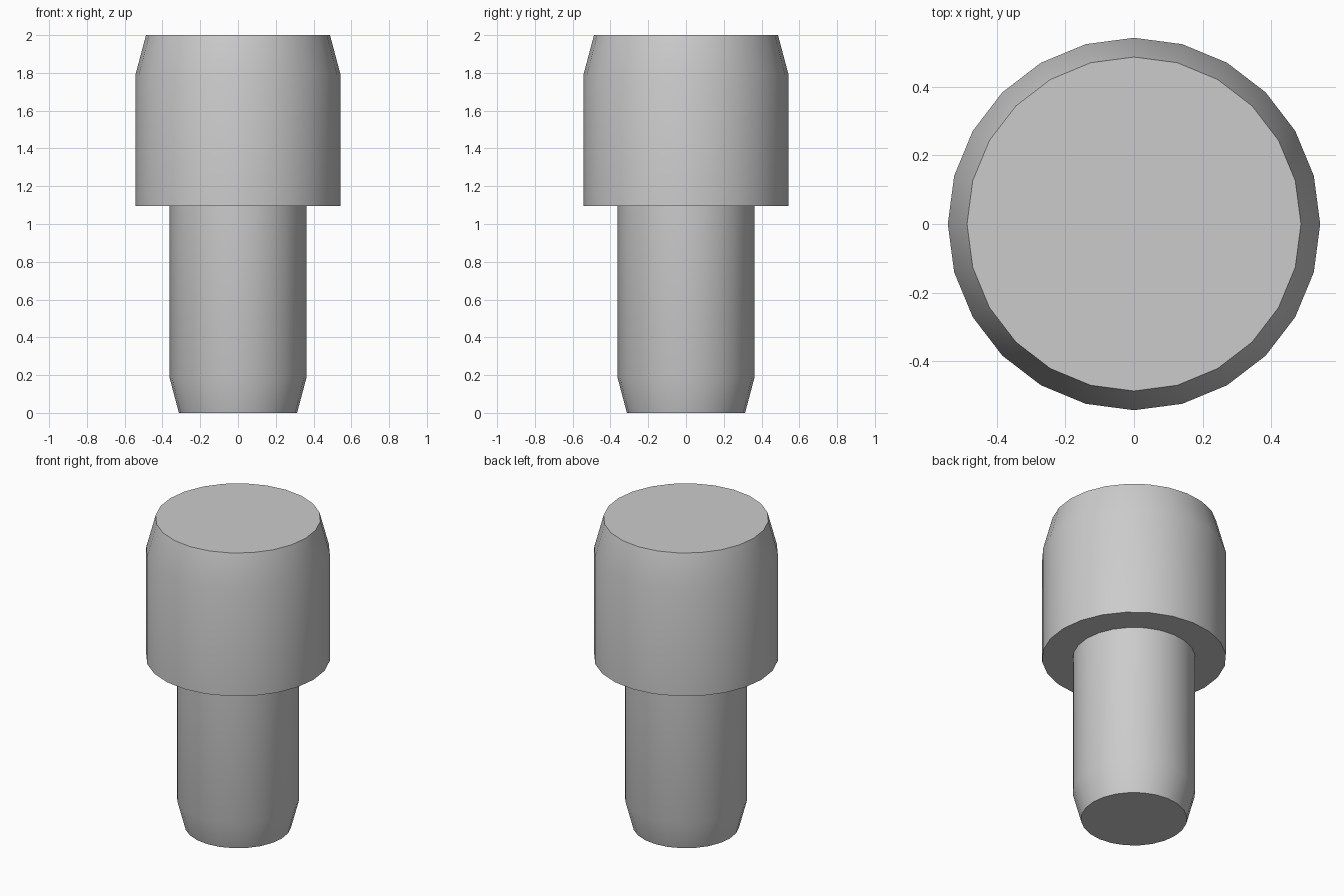
import bpy
import math

SIDES = 24

cube = bpy.data.objects.get("Cube")
if cube:
    bpy.data.objects.remove(cube, do_unlink=True)

# Plain grey metal
metal = bpy.data.materials.new("grey metal")
metal.use_nodes = True
grey = (0.6, 0.6, 0.6, 1)
metal.diffuse_color = grey
metal.node_tree.nodes["Principled BSDF"].inputs["Base Color"].default_value = grey


def turned_part(name, profile):
    """Turn a (radius, height) profile, listed bottom to top, into a closed solid."""
    verts = [(r * math.cos(math.tau * i / SIDES), r * math.sin(math.tau * i / SIDES), z)
             for r, z in profile for i in range(SIDES)]
    faces = [list(range(SIDES))[::-1]]
    for ring in range(len(profile) - 1):
        a = ring * SIDES
        for i in range(SIDES):
            j = (i + 1) % SIDES
            faces.append([a + i, a + j, a + SIDES + j, a + SIDES + i])
    faces.append(list(range(len(verts) - SIDES, len(verts))))
    mesh = bpy.data.meshes.new(name)
    mesh.from_pydata(verts, [], faces)
    mesh.materials.append(metal)
    obj = bpy.data.objects.new(name, mesh)
    bpy.context.collection.objects.link(obj)
    bpy.ops.object.select_all(action="DESELECT")
    obj.select_set(True)
    bpy.context.view_layer.objects.active = obj
    bpy.ops.object.shade_smooth_by_angle(angle=math.radians(30))
    return obj


# Stepped pin: chamfered shank, shoulder, then chamfered head
turned_part("stepped_pin", [
    (0.313, 0), (0.362, 0.185), (0.362, 1.095),
    (0.543, 1.095), (0.543, 1.79), (0.487, 2),
])
